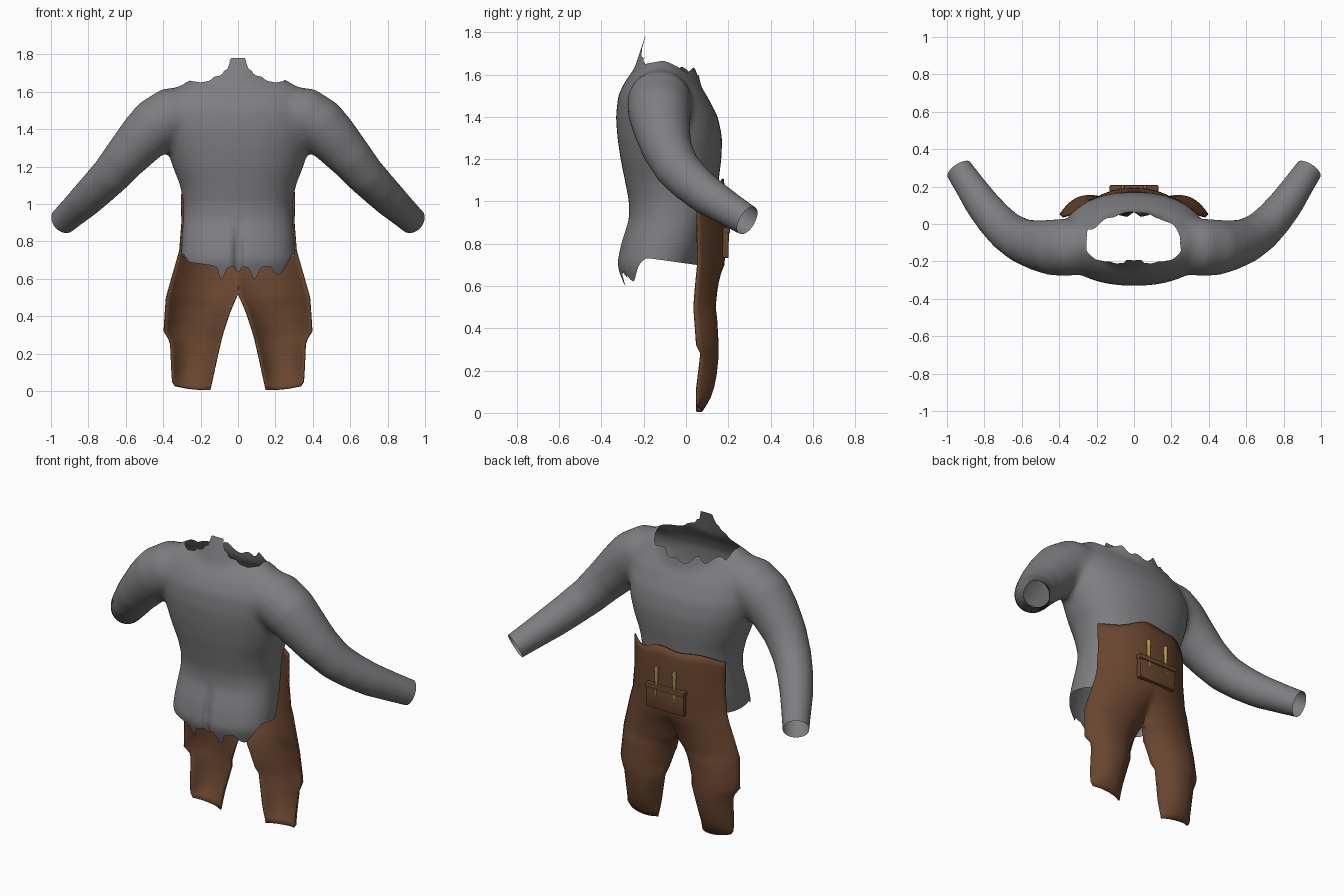
import bpy, bmesh, math
from mathutils import Vector

if "Cube" in bpy.data.objects:
    bpy.data.objects.remove(bpy.data.objects["Cube"])


def material(name, rgb):
    m = bpy.data.materials.new(name)
    m.diffuse_color = (*rgb, 1)
    m.use_nodes = True
    m.node_tree.nodes["Principled BSDF"].inputs["Base Color"].default_value = m.diffuse_color
    return m


GREY = material("grey cloth", (0.21, 0.21, 0.22))
BROWN = material("brown leather", (0.14, 0.06, 0.028))
GOLD = material("brass", (0.42, 0.28, 0.07))


def lerp(x, pts):
    # piecewise linear lookup in [(x, value), ...]
    if x <= pts[0][0]:
        return pts[0][1]
    for (a, va), (b, vb) in zip(pts, pts[1:]):
        if x <= b:
            return va + (vb - va) * (x - a) / (b - a)
    return pts[-1][1]


def finish(name, bm, mat, angle=40):
    me = bpy.data.meshes.new(name)
    bm.to_mesh(me)
    bm.free()
    ob = bpy.data.objects.new(name, me)
    bpy.context.collection.objects.link(ob)
    me.materials.append(mat)
    bpy.ops.object.select_all(action='DESELECT')
    ob.select_set(True)
    bpy.context.view_layer.objects.active = ob
    bpy.ops.object.shade_smooth_by_angle(angle=math.radians(angle))
    return ob


def loft(bm, rings):
    # closed tube through rings of points
    loops = [[bm.verts.new(p) for p in r] for r in rings]
    n = len(loops[0])
    for a, b in zip(loops, loops[1:]):
        for i in range(n):
            bm.faces.new((a[i], a[(i + 1) % n], b[(i + 1) % n], b[i]))
    bm.faces.new(loops[0][::-1])
    bm.faces.new(loops[-1])


def oval(z, hw, yb, yf, n=40, power=0.9):
    out = []
    for i in range(n):
        a = 2 * math.pi * i / n
        c, s = math.cos(a), math.sin(a)
        out.append((hw * math.copysign(abs(c) ** power, c),
                    (yb + yf) / 2 + (yf - yb) / 2 * math.copysign(abs(s) ** power, s), z))
    return out


def trim(bm, f):
    # cut the surface along f = 0 and remove the part where f > 0
    val = {v: f(v.co) for v in bm.verts}
    new = []
    for e in list(bm.edges):
        a, b = e.verts
        va, vb = val[a], val[b]
        if (va > 0) != (vb > 0):
            t = min(max(va / (va - vb), 0.002), 0.998)
            new.append(bmesh.utils.edge_split(e, a, t)[1])
    bmesh.ops.connect_verts(bm, verts=new)
    bmesh.ops.delete(bm, geom=[v for v in bm.verts if val.get(v, 0) > 0], context='VERTS')


# Shirt: torso, neck and sleeves fused into one body
bm = bmesh.new()
torso = [(0.5, .25, -.24, .03), (0.6, .28, -.295, .04), (0.7, .305, -.33, .06), (0.8, .303, -.31, .10),
         (0.92, .295, -.27, .13), (1.0, .292, -.27, .145), (1.1, .31, -.29, .155), (1.2, .35, -.31, .168),
         (1.3, .38, -.325, .172), (1.4, .40, -.332, .152), (1.5, .40, -.322, .10), (1.57, .37, -.288, .05),
         (1.62, .33, -.25, .015), (1.665, .26, -.2, -.04)]
loft(bm, [oval(*r) for r in torso])
loft(bm, [oval(*r, power=1) for r in
          [(1.45, .29, -.28, .09), (1.58, .25, -.26, .065), (1.66, .22, -.235, .05), (1.84, .2, -.175, .04)]])
arm = [(.22, -.12, 1.49, .14), (.36, -.125, 1.47, .155), (.44, -.125, 1.42, .15), (.51, -.115, 1.35, .137),
       (.60, -.09, 1.25, .12), (.68, -.04, 1.155, .108), (.745, .025, 1.09, .101), (.81, .105, 1.025, .094),
       (.875, .2, .965, .084), (.935, .29, .91, .076), (.98, .358, .87, .074)]
path = [Vector(p[:3]) for p in arm]
for side in (1, -1):
    rings = []
    for i, p in enumerate(path):
        d = (path[min(i + 1, len(path) - 1)] - path[max(i - 1, 0)]).normalized()
        u = d.cross(Vector((0, 1, 0))).normalized()
        w = d.cross(u)
        ring = []
        for k in range(28):
            a = 2 * math.pi * k / 28
            q = p + arm[i][3] * (u * math.cos(a) + w * math.sin(a))
            ring.append((q.x * side, q.y, q.z))
        rings.append(ring)
    loft(bm, rings)
bmesh.ops.recalc_face_normals(bm, faces=bm.faces)
shirt = finish("shirt", bm, GREY)
mod = shirt.modifiers.new("fuse", 'REMESH')
mod.mode = 'VOXEL'
mod.voxel_size = 0.015
bpy.ops.object.modifier_apply(modifier="fuse")

# Torn openings at cuffs, hem and neck
bm = bmesh.new()
bm.from_mesh(shirt.data)
for _ in range(10):
    bmesh.ops.smooth_vert(bm, verts=bm.verts, factor=0.5, use_axis_x=True, use_axis_y=True, use_axis_z=True)
for v in bm.verts:
    # crease down the lower back
    if v.co.y < -.15 and v.co.z < 1:
        v.co.y += .035 * math.exp(-(v.co.x / .025) ** 2) * lerp(v.co.z, [(.75, 1), (.93, 0)])
cuff = path[-2]
cuff_dir = (path[-1] - path[-2]).normalized()
BACK_HEM = [(-.3, .72), (-.27, .69), (-.13, .67), (-.11, .655), (-.095, .60), (-.08, .60), (-.06, .66),
            (-.02, .665), (0, .62), (.02, .665), (.06, .66), (.08, .60), (.1, .605), (.12, .66), (.17, .67),
            (.2, .63), (.22, .62), (.25, .65), (.28, .69), (.3, .72)]
BACK_NECK = [(0, 1.78), (.042, 1.78), (.055, 1.72), (.075, 1.715), (.085, 1.69), (.13, 1.68),
             (.15, 1.66), (.2, 1.65), (.26, 1.66), (.3, 1.8)]


def cuff_rule(p):
    if abs(p.x) < .7:
        return -1
    return (Vector((abs(p.x), p.y, p.z)) - cuff).dot(cuff_dir)


def hem_rule(p):
    side = lerp(p.y, [(-.2, .735), (.05, .70)])
    k = lerp(p.y, [(-.24, 0), (-.18, 1)])
    return lerp(p.x, BACK_HEM) * (1 - k) + side * k - p.z


def neck_rule(p):
    ax = abs(p.x)
    front = lerp(p.y, [(-.1, 1.655), (0, 1.62), (.06, 1.59)]) + .01 * math.sin(55 * p.x)
    front += .03 * math.exp(-((ax - .11) / .025) ** 2) + lerp(ax, [(.25, 0), (.29, .15)])
    k = lerp(p.y, [(-.15, 0), (-.09, 1)])
    return p.z - lerp(ax, BACK_NECK) * (1 - k) - front * k


for rule in (cuff_rule, hem_rule, neck_rule):
    trim(bm, rule)
bm.to_mesh(shirt.data)
bm.free()
bpy.ops.object.shade_smooth_by_angle(angle=math.radians(60))

# Leather apron split into two leg flaps
OUTER = [(0, .335), (.03, .35), (.25, .36), (.28, .37), (.32, .395), (.4, .39), (.5, .383), (.6, .355),
         (.75, .312), (.9, .3), (1.08, .303)]
INNER = [(0, .15), (.1, .13), (.2, .108), (.3, .085), (.42, .045), (.48, .02), (.52, 0)]
FRONT = [(0, .075), (.05, .105), (.1, .125), (.2, .145), (.3, .152), (.5, .14), (.6, .155), (.7, .178),
         (.85, .188), (1, .186), (1.1, .172)]
EDGE = [(0, .05), (.1, .048), (.28, .07), (.32, .05), (.5, .037), (.6, .045), (.7, .055), (1.1, .05)]
bm = bmesh.new()
heights = [0, .03, .07, .12, .18, .25, .28, .32, .37, .42, .45, .48, .50, .52, .55, .58, .62, .66,
           .7, .75, .8, .85, .9, .95, 1.0, 1.04, 1.08]
COLS = 18
for side in (1, -1):
    grid = []
    for z in heights:
        row = []
        xi, xo, yf, ye = (lerp(z, t) for t in (INNER, OUTER, FRONT, EDGE))
        leg = lerp(z, [(.45, 1), (.7, 0)])
        for j in range(COLS + 1):
            t = j / COLS
            x = xi + (xo - xi) * t
            drop = (1 - leg) * t ** 2.4 + leg * abs(2 * t - 1) ** 2.4
            zz = z + lerp(z, [(0, 1), (.1, 0)]) * (.006 + .022 * t * t)
            zz += lerp(z, [(.95, 0), (1.08, 1)]) * (.025 * math.cos(9 * x * side + .3) + .01 * math.sin(24 * x * side))
            row.append(bm.verts.new((side * x, yf - (yf - ye) * drop, zz)))
        grid.append(row)
    for a, b in zip(grid, grid[1:]):
        for j in range(COLS):
            quad = (a[j], b[j], b[j + 1], a[j + 1])
            bm.faces.new(quad if side > 0 else quad[::-1])
bmesh.ops.remove_doubles(bm, verts=bm.verts, dist=.0005)
bmesh.ops.recalc_face_normals(bm, faces=bm.faces)
apron = finish("apron", bm, BROWN, 60)
mod = apron.modifiers.new("thickness", 'SOLIDIFY')
mod.thickness = .008
mod.offset = 0


# Pocket and its flap
def box(name, centre, size):
    b = bmesh.new()
    bmesh.ops.create_cube(b, size=1)
    for v in b.verts:
        v.co = Vector(centre) + Vector([v.co[i] * size[i] for i in range(3)])
    bmesh.ops.bevel(b, geom=b.edges[:], offset=.006, segments=2, affect='EDGES', profile=.5)
    return finish(name, b, BROWN)


box("pocket", (0, .187, .805), (.25, .03, .145))
box("pocket_rim", (0, .19, .862), (.26, .036, .03))

# Two brass tools standing in the pocket
for x in (-.06, .06):
    bm = bmesh.new()
    loft(bm, [[(x + r * math.cos(a * math.pi / 6), .197 + r * math.sin(a * math.pi / 6), z) for a in range(12)]
              for z, r in ((.81, .006), (.88, .008), (.97, .012), (.985, .011), (.99, .006))])
    bmesh.ops.recalc_face_normals(bm, faces=bm.faces)
    finish("tool_left" if x < 0 else "tool_right", bm, GOLD)
